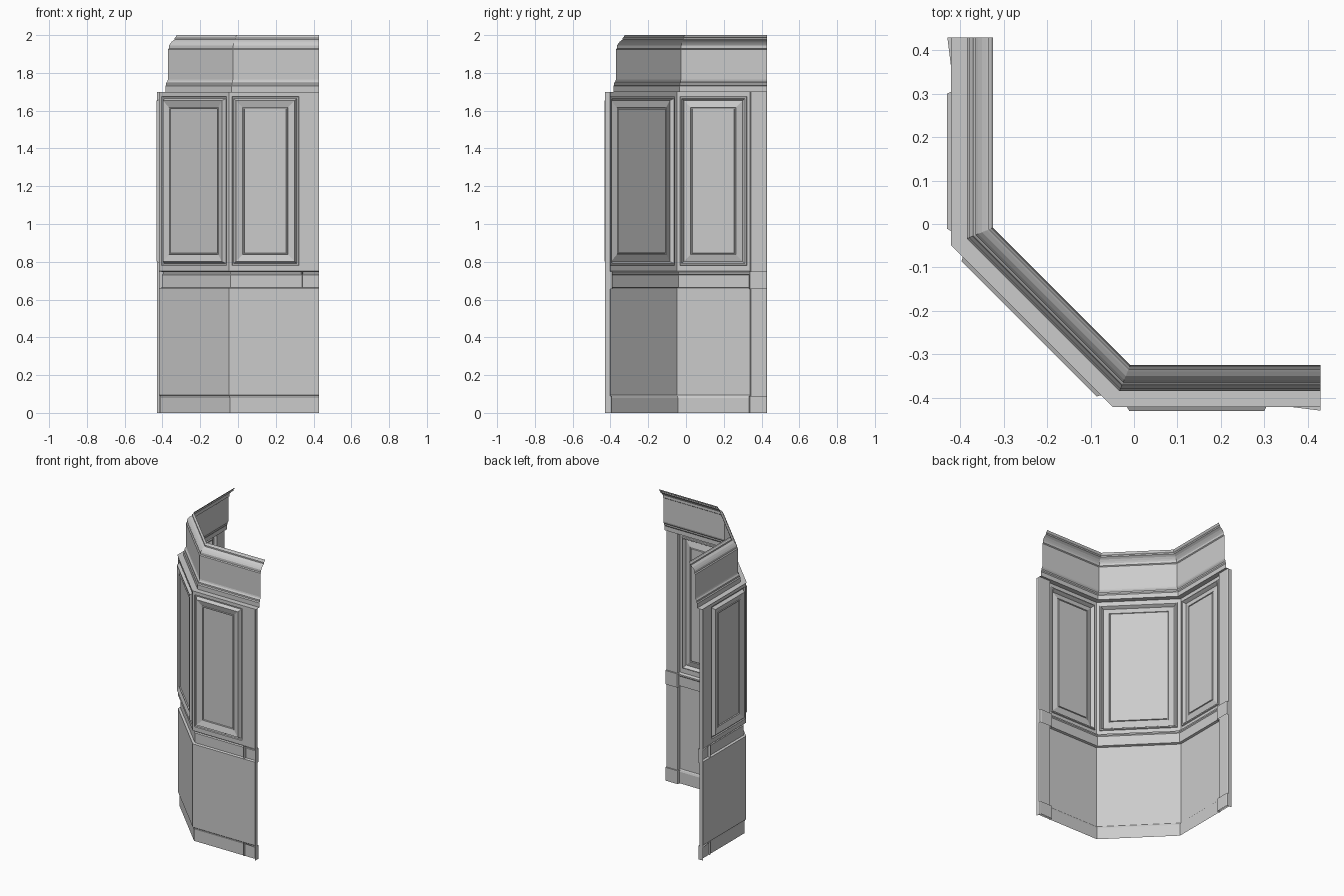
import bpy, math
from mathutils import Vector

if "Cube" in bpy.data.objects:
    bpy.data.objects.remove(bpy.data.objects["Cube"])

K = math.tan(math.radians(22.5))   # mitre shift per unit of depth
OUT, COR, END = -0.425, -0.05, 0.43
W = 0.007                          # wall face depth, measured into the room


def make(name, verts, faces):
    me = bpy.data.meshes.new(name)
    me.from_pydata(verts, [], faces)
    me.update()
    ob = bpy.data.objects.new(name, me)
    bpy.context.collection.objects.link(ob)
    return ob


def path(t):
    """Plan line of the three-sided bay, offset by depth t into the room."""
    return [(OUT + t, END), (OUT + t, COR + K * t), (COR + K * t, OUT + t), (END, OUT + t)]


def sweep(name, profile):
    """Run a (depth, height) profile around the bay with mitred corners."""
    verts = [(x, y, z) for t, z in profile for x, y in path(t)]
    faces = []
    for j in range(len(profile) - 1):
        for i in range(3):
            a = j * 4 + i
            faces.append((a, a + 4, a + 5, a + 1))
    return make(name, verts, faces)


def panel_wall(name, origin, along, inward, wall, panel):
    """Stile frame with moulding, sloped border and raised field, as nested rectangles."""
    o, a, n = Vector(origin), Vector(along), Vector(inward)
    u0, u1, z0, z1 = panel
    rects = [(wall, W)]
    for inset, t in [(0, W), (0.003, W + 0.007), (0.010, W + 0.008), (0.014, W + 0.002),
                     (0.022, -0.006), (0.058, 0.004), (0.060, 0.000), (0.065, 0.000),
                     (0.067, 0.007)]:
        rects.append(((u0 + inset, u1 - inset, z0 + inset, z1 - inset), t))
    verts, faces = [], []
    for (ua, ub, za, zb), t in rects:
        for u, z in ((ua, za), (ub, za), (ub, zb), (ua, zb)):
            p = o + a * u + n * t
            verts.append((p.x, p.y, z))
    for r in range(len(rects) - 1):
        for i in range(4):
            b, c = r * 4 + i, r * 4 + (i + 1) % 4
            faces.append((b, b + 4, c + 4, c))
    last = len(verts) - 4
    faces.append((last + 3, last + 2, last + 1, last))
    return make(name, verts, faces)


def upright(name, plan, z0, z1, swap, caps):
    """Vertical strip from a plan line; swap mirrors it across the bay's diagonal."""
    pts = [(y, x) if swap else (x, y) for x, y in plan]
    n = len(pts)
    verts = [(x, y, z) for z in (z0, z1) for x, y in pts]
    faces = [(i, i + n, i + n + 1, i + 1) for i in range(n - 1)]
    if caps:
        faces.append(tuple(range(2 * n - 1, n - 1, -1)))
    if swap:
        faces = [f[::-1] for f in faces]
    return make(name, verts, faces)


# Skirting, dado wall and chair rail
sweep("baseboard", [(0.016, 0), (0.016, 0.078), (0.012, 0.09), (W, 0.095)])
sweep("lower_wall", [(W, 0.095), (W, 0.66)])
sweep("chair_rail", [(W, 0.66), (0.022, 0.664), (0.022, 0.73), (0.028, 0.736),
                     (0.028, 0.745), (W, 0.75)])

# Upper panelled walls: right arm, left arm, diagonal
zp = (0.78, 1.675)
c = COR + K * W
panel_wall("right_panel", (0, OUT, 0), (1, 0, 0), (0, 1, 0),
           (c, END, 0.75, 1.7), (-0.033, 0.322, *zp))
panel_wall("left_panel", (OUT, 0, 0), (0, -1, 0), (1, 0, 0),
           (-END, -c, 0.75, 1.7), (-0.322, 0.033, *zp))
s = math.sqrt(0.5)
mid = (OUT + COR) / 2
half = (COR - OUT) * s - K * W
panel_wall("diagonal_panel", (mid, mid, 0), (s, -s, 0), (s, s, 0),
           (-half, half, 0.75, 1.7), (-half + 0.02, half - 0.02, *zp))

# Frieze with its bottom moulding, and the crown
sweep("frieze", [(0.003, 1.70), (0.04, 1.70), (0.04, 1.73), (0.045, 1.737), (0.045, 1.747),
                 (0.052, 1.757), (0.054, 1.765), (0.054, 1.925)])
sweep("crown", [(0.054, 1.925), (0.060, 1.93), (0.060, 1.945), (0.066, 1.955), (0.075, 1.966),
                (0.085, 1.973), (0.090, 1.976), (0.090, 1.985), (0.096, 1.99), (0.100, 2.0)])

# End pilasters with plinth and rail blocks
for side, swap in (("right", False), ("left", True)):
    def strip(d, grow):
        x0 = 0.338 - grow
        return [(x0, OUT + W), (x0 + 0.003, OUT + d - 0.004), (x0 + 0.006, OUT + d),
                (END - 0.006, OUT + d), (END, OUT + d - 0.004), (END, -0.43)]
    upright(side + "_pilaster", strip(0.026, 0), 0, 1.7, swap, False)
    upright(side + "_plinth", strip(0.034, 0.005), 0, 0.09, swap, True)
    upright(side + "_rail_block", strip(0.036, 0.005), 0.655, 0.748, swap, True)
